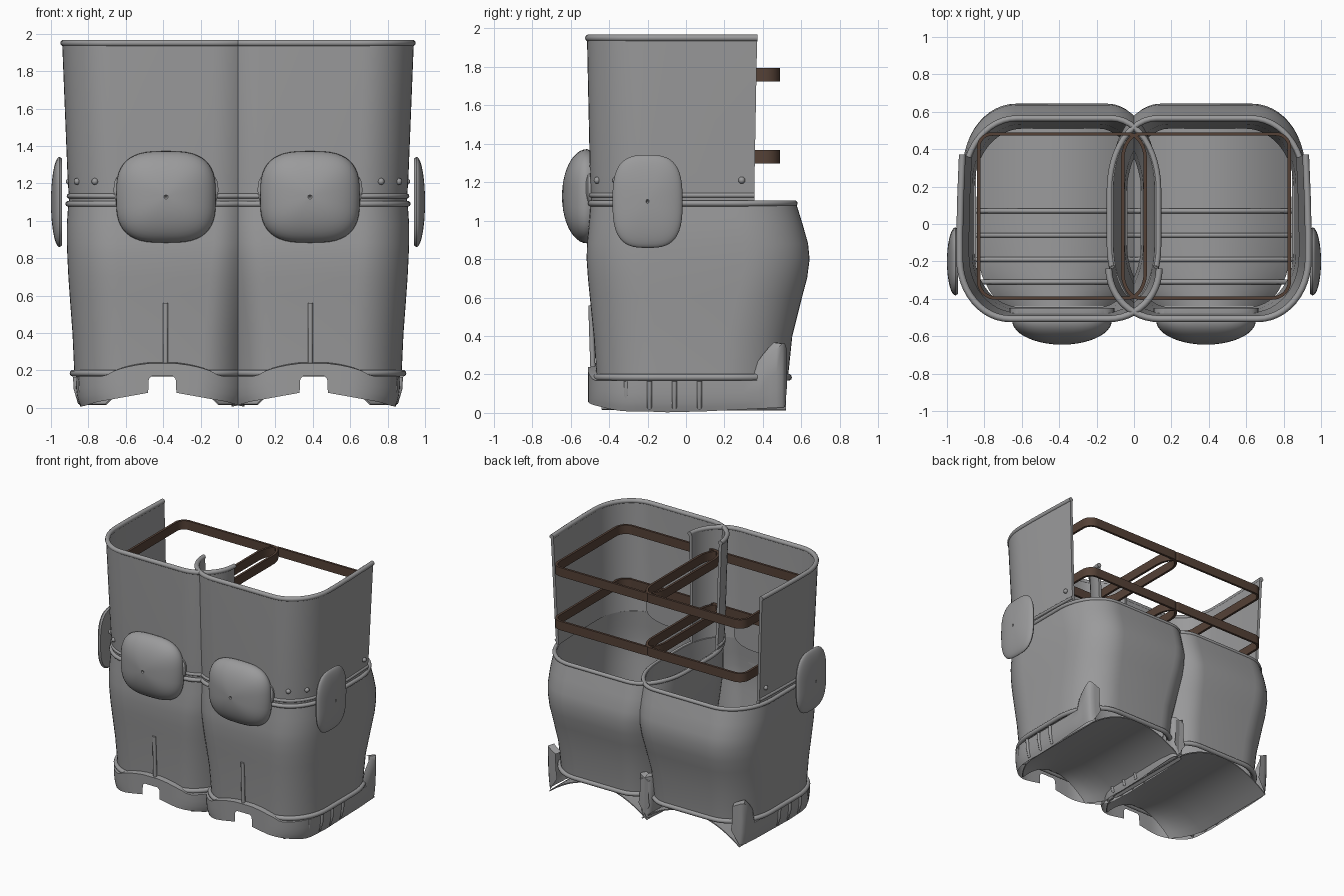
import bpy, bmesh, math
from mathutils import Vector

if "Cube" in bpy.data.objects:
    bpy.data.objects.remove(bpy.data.objects["Cube"])


def material(name, rgb):
    m = bpy.data.materials.new(name)
    m.use_nodes = True
    m.diffuse_color = (*rgb, 1)
    m.node_tree.nodes["Principled BSDF"].inputs["Base Color"].default_value = (*rgb, 1)
    return m


GREY = material("armour grey", (0.325, 0.325, 0.33))
BROWN = material("strap brown", (0.09, 0.053, 0.037))


def finish(name, data, mat=GREY, thickness=0):
    """Link, thicken, smooth and mirror one part to the other leg."""
    ob = bpy.data.objects.new(name, data)
    bpy.context.collection.objects.link(ob)
    data.materials.append(mat)
    if thickness:
        solid = ob.modifiers.new("Thickness", 'SOLIDIFY')
        solid.thickness, solid.offset = thickness, -1
    bpy.ops.object.select_all(action='DESELECT')
    ob.select_set(True)
    bpy.context.view_layer.objects.active = ob
    bpy.ops.object.convert(target='MESH')
    ob = bpy.context.view_layer.objects.active
    bpy.ops.object.shade_smooth_by_angle(angle=math.radians(40))
    mirror = ob.modifiers.new("Other leg", 'MIRROR')
    mirror.use_mirror_merge = False


def loft(name, rows, closed=False, caps=False, **kw):
    """Skin a list of equally long point rows."""
    bm = bmesh.new()
    vs = [[bm.verts.new(p) for p in row] for row in rows]
    n = len(rows[0])
    for a, b in zip(vs, vs[1:]):
        for i in range(n if closed else n - 1):
            j = (i + 1) % n
            bm.faces.new((a[i], a[j], b[j], b[i]))
    if caps:
        bm.faces.new(vs[0][::-1])
        bm.faces.new(vs[-1])
        bmesh.ops.recalc_face_normals(bm, faces=bm.faces)
    me = bpy.data.meshes.new(name)
    bm.to_mesh(me)
    bm.free()
    finish(name, me, **kw)


def tube(name, points, radius, closed=False):
    cu = bpy.data.curves.new(name, 'CURVE')
    cu.dimensions = '3D'
    cu.bevel_depth, cu.bevel_resolution, cu.use_fill_caps = radius, 3, True
    sp = cu.splines.new('POLY')
    sp.points.add(len(points) - 1)
    for p, co in zip(sp.points, points):
        p.co = (*co, 1)
    sp.use_cyclic_u = closed
    finish(name, cu)


def arc(cx, cy, rx, ry, start, n=12):
    angles = [math.radians(start + 90 * i / n) for i in range(n + 1)]
    return [(cx + rx * math.cos(a), cy + ry * math.sin(a)) for a in angles]


INNER, OUTER, HEEL = (0.25, 0.38), (0.27, 0.32), (0.28, 0.34)


def ring(z, x0, x1, y0, y1, inner=INNER, outer=OUTER, heel=HEEL):
    """Closed section with elliptical corners."""
    (ix, iy), (ox, oy), (hx, hy) = inner, outer, heel
    pts = (arc(x1 - hx, y1 - hy, hx, hy, 0) + arc(x0 + ix, y1 - iy, ix, iy, 90)
           + arc(x0 + ix, y0 + iy, ix, iy, 180) + arc(x1 - ox, y0 + oy, ox, oy, 270))
    return [(x, y, z) for x, y in pts]


def wrap(z, x0, x1, y0, y1):
    """Open section: inner front corner, front, outer side."""
    (ox, oy), r = OUTER, 0.27
    pts = arc(x0 + r, y0 + r, r, r, 180) + arc(x1 - ox, y0 + oy, ox, oy, 270)
    pts += [(x1, -0.05), (x1 - 0.005, 0.15), (x1 - 0.014, y1)]
    return [(x, y, z) for x, y in pts]


# Lower leg shell with its rolled rims
SHIN = [(0.18, -0.06, 0.875, -0.465, 0.53), (0.4, -0.07, 0.885, -0.48, 0.553),
        (0.6, -0.09, 0.9, -0.50, 0.603), (0.7, -0.1, 0.907, -0.51, 0.63),
        (0.8, -0.11, 0.912, -0.517, 0.643), (0.88, -0.12, 0.915, -0.515, 0.635),
        (0.98, -0.125, 0.915, -0.505, 0.607), (1.1, -0.13, 0.907, -0.495, 0.57)]
loft("lower_leg_shell", [ring(*s) for s in SHIN], closed=True, thickness=0.02)
tube("knee_rim", ring(1.09, -0.13, 0.907, -0.495, 0.565), 0.016, True)
tube("ankle_rim", ring(0.185, -0.065, 0.882, -0.47, 0.533), 0.018, True)

# Upper leg plate, open at the back
loft("upper_leg_plate", [wrap(1.1, -0.12, 0.903, -0.493, 0.355),
                         wrap(1.25, -0.125, 0.912, -0.5, 0.357),
                         wrap(1.95, -0.14, 0.94, -0.515, 0.37)], thickness=0.022)
tube("upper_rim", wrap(1.95, -0.135, 0.932, -0.507, 0.372), 0.018)
tube("upper_lower_bead", wrap(1.132, -0.12, 0.903, -0.493, 0.355), 0.013)

# Rivets above the knee
for i, (x, y) in enumerate([(0.765, -0.462), (0.86, -0.365), (0.902, 0.29)]):
    bm = bmesh.new()
    bmesh.ops.create_uvsphere(bm, u_segments=12, v_segments=8, radius=0.018)
    bmesh.ops.translate(bm, verts=bm.verts, vec=(x, y, 1.21))
    me = bpy.data.meshes.new("rivet")
    bm.to_mesh(me)
    bm.free()
    finish(f"rivet_{i + 1}", me)


# Domed pads on knee and outer side
def pad(name, centre, across, out, half_w, half_h, profile):
    c, across, out, up = Vector(centre), Vector(across), Vector(out), Vector((0, 0, 1))
    rows = []
    for scale, depth in profile:
        row = []
        for i in range(48):
            a = 2 * math.pi * i / 48
            u, v = (math.copysign(abs(t) ** 0.67, t) for t in (math.cos(a), math.sin(a)))
            row.append(c + across * u * half_w * scale + up * v * half_h * scale + out * depth)
        rows.append(row)
    loft(name, rows, closed=True, caps=True)


def dome(height, base):
    """Rounded profile above a short straight base, with a dimple."""
    angles = [math.radians(a) for a in range(0, 86, 8)]
    curve = [(math.cos(a), base + (height - base) * math.sin(a)) for a in angles]
    return [(0.96, 0)] + curve + [(0.04, height), (0.012, height - 0.008)]


pad("knee_pad", (0.385, -0.49, 1.127), (1, 0, 0), (0, -1, 0), 0.267, 0.245, dome(0.155, 0.025))
pad("knee_pad_bracket", (0.385, -0.45, 1.165), (1, 0, 0), (0, -1, 0), 0.28, 0.12,
    [(1, 0), (1, 0.06), (0.95, 0.07)])
pad("side_pad", (0.942, -0.2, 1.1), (0, 1, 0), (1, 0, 0), 0.182, 0.242, dome(0.058, 0.012))

# Narrow crease on the shin
tube("shin_crease", [(0.387, -0.484, 0.22), (0.387, -0.49, 0.4), (0.387, -0.495, 0.56)], 0.014)

# Foot guard: arched toe with notch, side walls and heel flaps
MID = 0.405
half = [(0.06, -0.51), (0.076, -0.51), (0.08, -0.51), (0.14, -0.51)]
half += arc(0.19, -0.22, 0.272, 0.29, 270)
half += [(0.462, y) for y in (-0.1, 0.1, 0.3, 0.38, 0.41, 0.44, 0.47)]
half += [(0.455, 0.5), (0.44, 0.515), (0.41, 0.52), (0.37, 0.525)]
path = [(-u, y) for u, y in half[::-1]] + half


def foot_top(u, y):
    if y > 0.38:
        return 0.2 + 0.16 * min(1, (y - 0.38) / 0.12) ** 0.7 - 0.5 * max(0, 0.44 - abs(u))
    if y < -0.4:
        return 0.168 + 0.072 * max(0, math.cos(min(1, abs(u) / 0.3) * math.pi / 2)) ** 0.6
    return 0.168


def foot_bottom(u, y):
    if abs(u) < 0.078:
        return 0.17 if abs(u) < 0.07 else 0.155
    if y < -0.1:
        return max(0.008, 0.08 - 0.17 * (abs(u) - 0.08) - 0.08 * max(0, y + 0.45))
    if y > 0.5:
        return 0.03 + 1.5 * max(0, 0.44 - abs(u))
    return 0.003 + 0.05 * max(0, y)


rows = []
for t in (0, 0.15, 0.3, 0.6, 1):
    s = 1 - 0.055 * (1 - t) ** 3
    rows.append([(MID + u * (s if y < 0.3 else 0.3 + s * 0.7), y,
                  foot_bottom(u, y) * (1 - t) + foot_top(u, y) * t) for u, y in path])
rows.append([(MID + u * 0.95, y * 0.91, foot_top(u, y) + 0.006) for u, y in path])
loft("foot_guard", rows)


# Arched sole and the ribs that cross it
def arch(y, lift=0):
    w = 0.43 - 1.6 * max(0, -y - 0.16) ** 2
    us = [-1 + i / 8 for i in range(17)]
    return [(MID + u * w, y, 0.02 + lift + 0.165 * (1 - u * u)) for u in us]


loft("sole", [arch(y) for y in (-0.44, -0.4, -0.35, -0.28, -0.2, 0, 0.25, 0.52)], thickness=0.008)
for i, y in enumerate((-0.31, -0.19, -0.06, 0.07)):
    w = 0.44 if i == 0 else 0.465
    side = [(w, 0.165), (w - 0.004, 0.1), (w - 0.02, 0.03)]
    pts = [(MID - u, y, z) for u, z in side] + arch(y, 0.012)[1:-1]
    pts += [(MID + u, y, z) for u, z in side[::-1]]
    tube(f"sole_rib_{i + 1}", pts, 0.013)

# Flat brown straps inside the upper leg
for name, z in (("upper_strap", 1.723), ("lower_strap", 1.298)):
    size = (-0.07, 0.84, -0.405, 0.49, (0.1, 0.15), (0.1, 0.1), (0.08, 0.08))
    loft(name, [ring(z, *size), ring(z + 0.07, *size)], closed=True, mat=BROWN, thickness=0.018)
